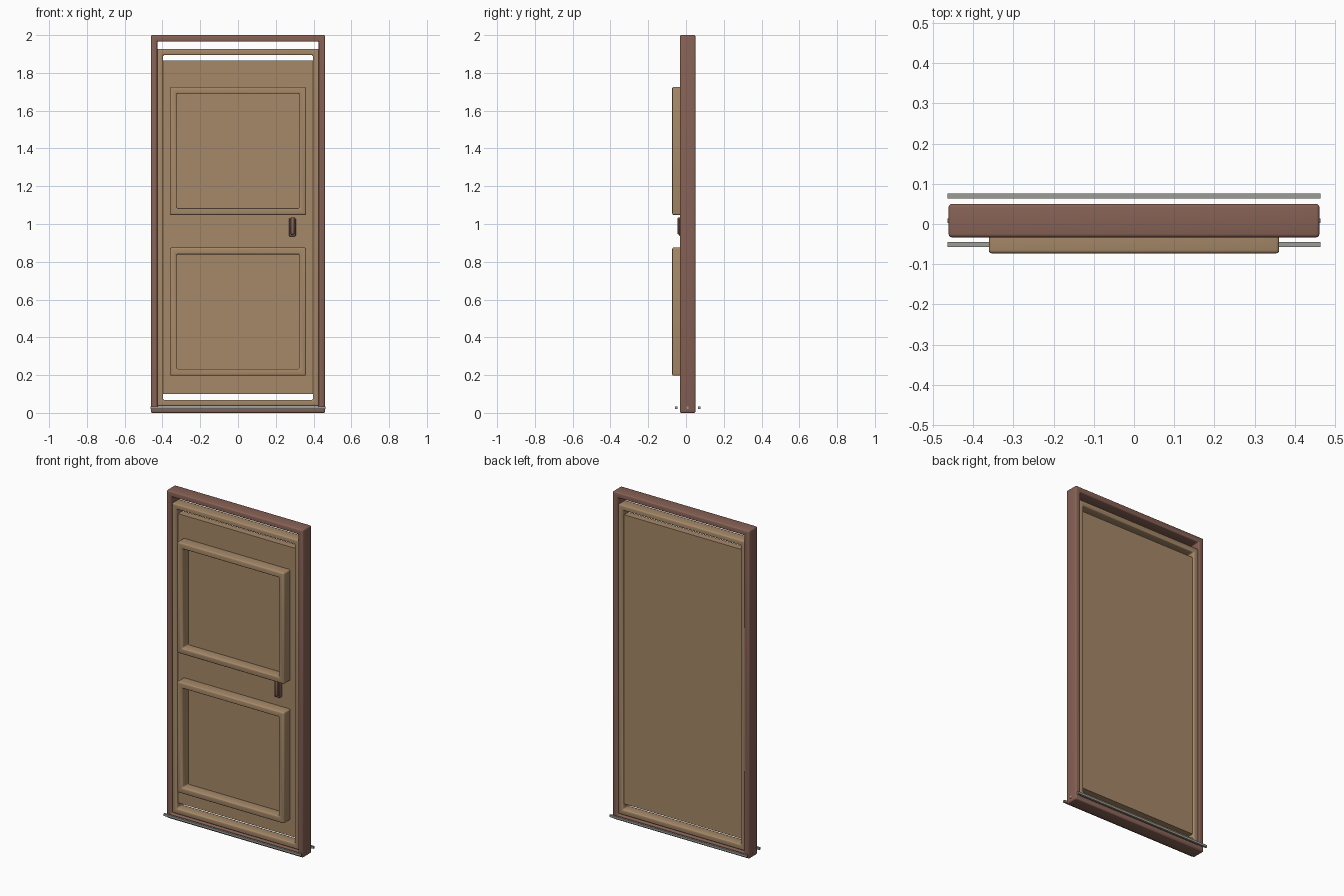
import bpy, bmesh, math

if "Cube" in bpy.data.objects:
    bpy.data.objects.remove(bpy.data.objects["Cube"])


def material(name, rgb):
    m = bpy.data.materials.new(name)
    m.diffuse_color = (*rgb, 1)
    m.use_nodes = True
    m.node_tree.nodes["Principled BSDF"].inputs["Base Color"].default_value = m.diffuse_color
    return m


BROWN = material("reddish brown wood", (0.24, 0.12, 0.09))
TAN = material("tan wood", (0.38, 0.25, 0.14))
GREY = material("grey metal", (0.34, 0.34, 0.31))


def finish(name, bm, mat, bevel):
    """Round the edges, then turn the bmesh into a shaded object."""
    bmesh.ops.recalc_face_normals(bm, faces=bm.faces[:])
    if bevel:
        sharp = [e for e in bm.edges if e.calc_face_angle(0) > 0.5]
        bmesh.ops.bevel(bm, geom=sharp, offset=bevel, segments=3,
                        profile=0.5, affect='EDGES')
    me = bpy.data.meshes.new(name)
    bm.to_mesh(me)
    bm.free()
    me.materials.append(mat)
    ob = bpy.data.objects.new(name, me)
    bpy.context.collection.objects.link(ob)
    bpy.ops.object.select_all(action='DESELECT')
    ob.select_set(True)
    bpy.context.view_layer.objects.active = ob
    bpy.ops.object.shade_smooth_by_angle(angle=math.radians(35))
    return ob


def box(name, x, y, z, mat, bevel=0.0):
    bm = bmesh.new()
    bmesh.ops.create_cube(bm, size=1)
    for v in bm.verts:
        v.co = [(a + b) / 2 + c * (b - a) for (a, b), c in zip((x, y, z), v.co)]
    return finish(name, bm, mat, bevel)


def frame(name, half, z, width, y, mat, bevel=0.008):
    """Rectangular ring of bars, `width` wide, running from y[0] to y[1]."""
    bm = bmesh.new()
    rings = []
    for yy in y:
        for inset in (0, width):
            h, lo, hi = half - inset, z[0] + inset, z[1] - inset
            rings.append([bm.verts.new((px, yy, pz)) for px, pz in
                          ((-h, lo), (h, lo), (h, hi), (-h, hi))])
    outer_f, inner_f, outer_b, inner_b = rings
    for a, b in ((outer_f, inner_f), (inner_f, inner_b),
                 (inner_b, outer_b), (outer_b, outer_f)):
        for i in range(4):
            j = (i + 1) % 4
            bm.faces.new((a[i], a[j], b[j], b[i]))
    return finish(name, bm, mat, bevel)


# Outer door frame and the lighter frame inside it
frame("outer_frame", 0.461, (0, 2), 0.034, (-0.033, 0.05), BROWN)
frame("inner_frame", 0.43, (0.036, 1.927), 0.033, (-0.025, 0.042), TAN)

# Door slab, with open gaps above and below
box("door_slab", (-0.402, 0.402), (-0.012, 0.03), (0.10, 1.865), TAN)

# Raised panel mouldings
for label, z0 in (("upper", 1.048), ("lower", 0.197)):
    frame(label + "_panel_moulding", 0.361, (z0, z0 + 0.678), 0.036,
          (-0.073, 0.005), TAN)

# Handle: back plate and grip
box("handle_plate", (0.27, 0.306), (-0.036, -0.01), (0.935, 1.03), BROWN, 0.004)
box("handle_grip", (0.279, 0.299), (-0.044, -0.03), (0.945, 1.035), BROWN, 0.004)

# Thin metal threshold strips
for label, yc in (("front", -0.051), ("middle", 0.008), ("back", 0.07)):
    box(label + "_threshold_strip", (-0.464, 0.464), (yc - 0.006, yc + 0.006),
        (0.02, 0.033), GREY)
